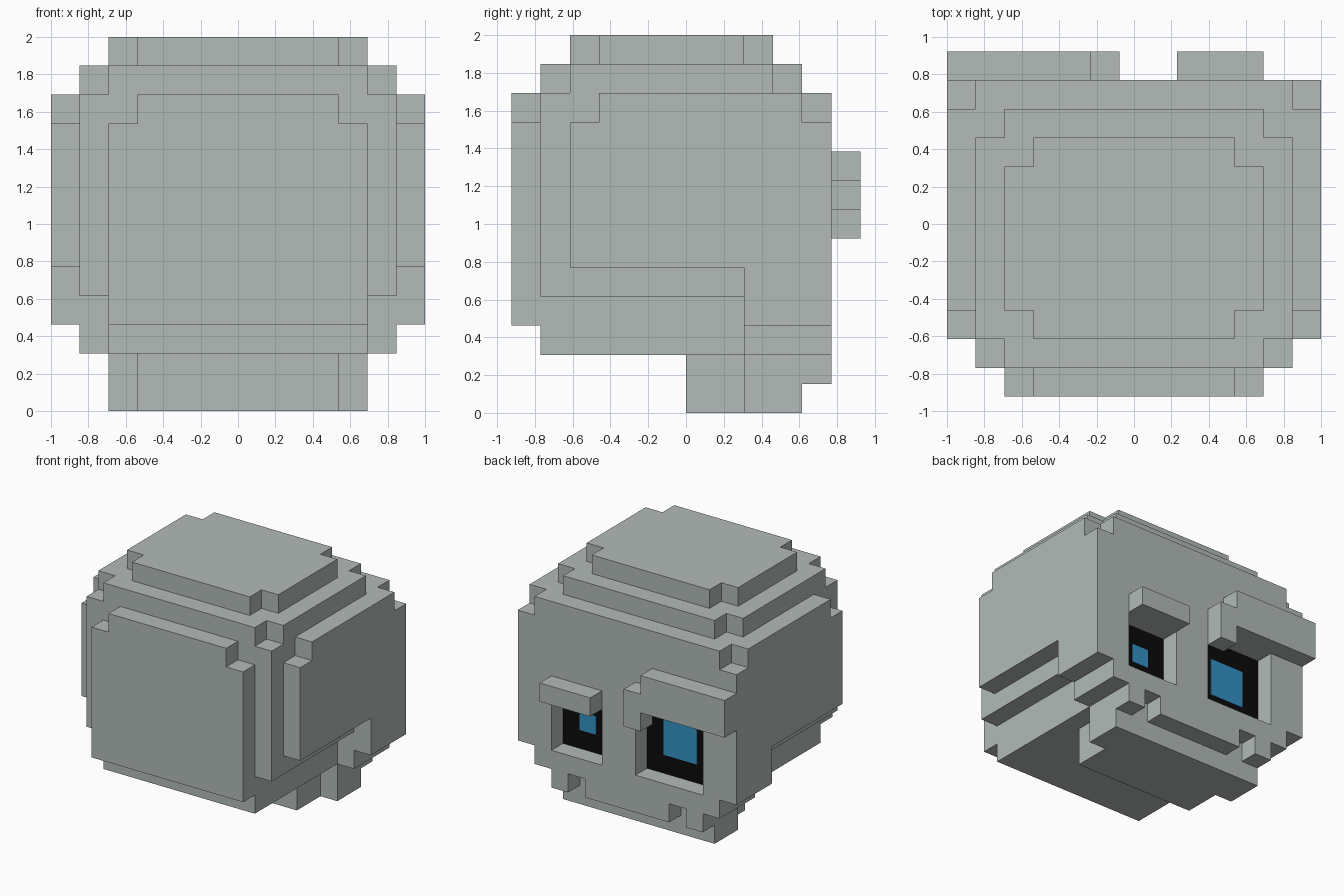
import bpy
import bmesh
from itertools import product
from mathutils import Vector

old = bpy.data.objects.get("Cube")
if old:
    bpy.data.objects.remove(old, do_unlink=True)

U = 2 / 13                              # size of one block
ORIGIN = Vector((-6.5, -6.0, 0.0))      # block grid corner, in blocks


def material(name, rgb):
    m = bpy.data.materials.new(name)
    m.use_nodes = True
    m.diffuse_color = (*rgb, 1)
    bsdf = m.node_tree.nodes["Principled BSDF"]
    bsdf.inputs["Base Color"].default_value = (*rgb, 1)
    bsdf.inputs["Roughness"].default_value = 0.9
    return m


BONE = material("bone grey", (0.445, 0.497, 0.479))
BLACK = material("socket black", (0.003, 0.003, 0.003))
BLUE = material("eye blue", (0.033, 0.287, 0.552))


def cells(box):
    x0, x1, y0, y1, z0, z1 = box
    return set(product(range(x0, x1), range(y0, y1), range(z0, z1)))


def block_part(name, boxes, cuts=(), mat=BONE):
    """Outer skin of a union of block boxes, minus the cut boxes."""
    solid = set().union(*map(cells, boxes)).difference(*map(cells, cuts))
    bm = bmesh.new()
    verts = {}

    def vert(p):
        if p not in verts:
            verts[p] = bm.verts.new((Vector(p) + ORIGIN) * U)
        return verts[p]

    for c in solid:
        for axis, side in product(range(3), (0, 1)):
            near = list(c)
            near[axis] += 2 * side - 1
            if tuple(near) in solid:
                continue
            b, d = (axis + 1) % 3, (axis + 2) % 3
            ring = []
            for s, t in ((0, 0), (1, 0), (1, 1), (0, 1)):
                p = list(c)
                p[axis] += side
                p[b] += s
                p[d] += t
                ring.append(vert(tuple(p)))
            bm.faces.new(ring if side else ring[::-1])
    # Merge the flat block faces into large ones
    bmesh.ops.dissolve_limit(bm, angle_limit=0.01, verts=bm.verts[:], edges=bm.edges[:])
    return finish(name, bm, mat)


def plate(name, x0, x1, z0, z1, y, thick, mat):
    """Thin panel standing on the plane y (in blocks), facing +y."""
    bm = bmesh.new()
    bmesh.ops.create_cube(bm, size=1)
    for v in bm.verts:
        v.co = Vector(((x0 + x1) / 2 + v.co.x * (x1 - x0),
                       y + (v.co.y + 0.5) * thick / U,
                       (z0 + z1) / 2 + v.co.z * (z1 - z0)))
        v.co = (v.co + ORIGIN) * U
    return finish(name, bm, mat)


def finish(name, bm, mat):
    mesh = bpy.data.meshes.new(name)
    bm.to_mesh(mesh)
    bm.free()
    mesh.materials.append(mat)
    obj = bpy.data.objects.new(name, mesh)
    bpy.context.collection.objects.link(obj)
    return obj


def both(box):
    """The box and its mirror image across the middle."""
    x0, x1, *rest = box
    return [box, (13 - x1, 13 - x0, *rest)]


# Boxes are x0, x1, y0, y1, z0, z1 in blocks; the face looks along +y
# Stepped top of the head
block_part("crown", [(2, 11, 3, 8, 12, 13), (3, 10, 2, 9, 12, 13)])
block_part("upper_cranium", [(1, 12, 2, 9, 11, 12), (2, 11, 1, 10, 11, 12)])

# Main skull with temples, cheekbones and upper teeth
skull = [(2, 11, 1, 11, 2, 11),         # braincase
         (4, 9, 10, 11, 1, 2)]          # middle teeth
skull += both((1, 2, 1, 11, 4, 11))     # braincase sides
skull += both((1, 2, 8, 11, 2, 4))      # lower cheeks
skull += both((0, 1, 2, 11, 5, 10))     # temple plates
skull += both((0, 1, 3, 10, 10, 11))    # temple plate tops
skull += both((0, 1, 8, 11, 3, 5))      # cheekbones
skull += both((2, 3, 10, 11, 1, 2))     # outer teeth
sockets = [(2, 6, 10, 11, 3, 7), (8, 11, 10, 11, 3, 6)]
block_part("skull", skull, sockets)

# Plate on the rear of the head
block_part("rear_plate", [(2, 11, 0, 1, 3, 10), (3, 10, 0, 1, 10, 11)])

# Lower jaw
block_part("jaw", [(3, 10, 6, 8, 0, 2), (2, 11, 8, 10, 0, 2)])

# Brows: a heavy stepped one and a small low one
block_part("large_brow", [(0, 5, 11, 12, 7, 9), (5, 6, 11, 12, 6, 8)])
block_part("small_brow", [(8, 11, 11, 12, 6, 7)])

# Dark socket backs and square eyes
for label, (x0, x1, _, y, z0, z1), eye in (
        ("large", sockets[0], (3, 5, 4, 6)),
        ("small", sockets[1], (9, 10, 4, 5))):
    plate(label + "_socket_back", x0, x1, z0, z1, 10, 0.004, BLACK)
    plate(label + "_eye", *eye, 10, 0.008, BLUE)
